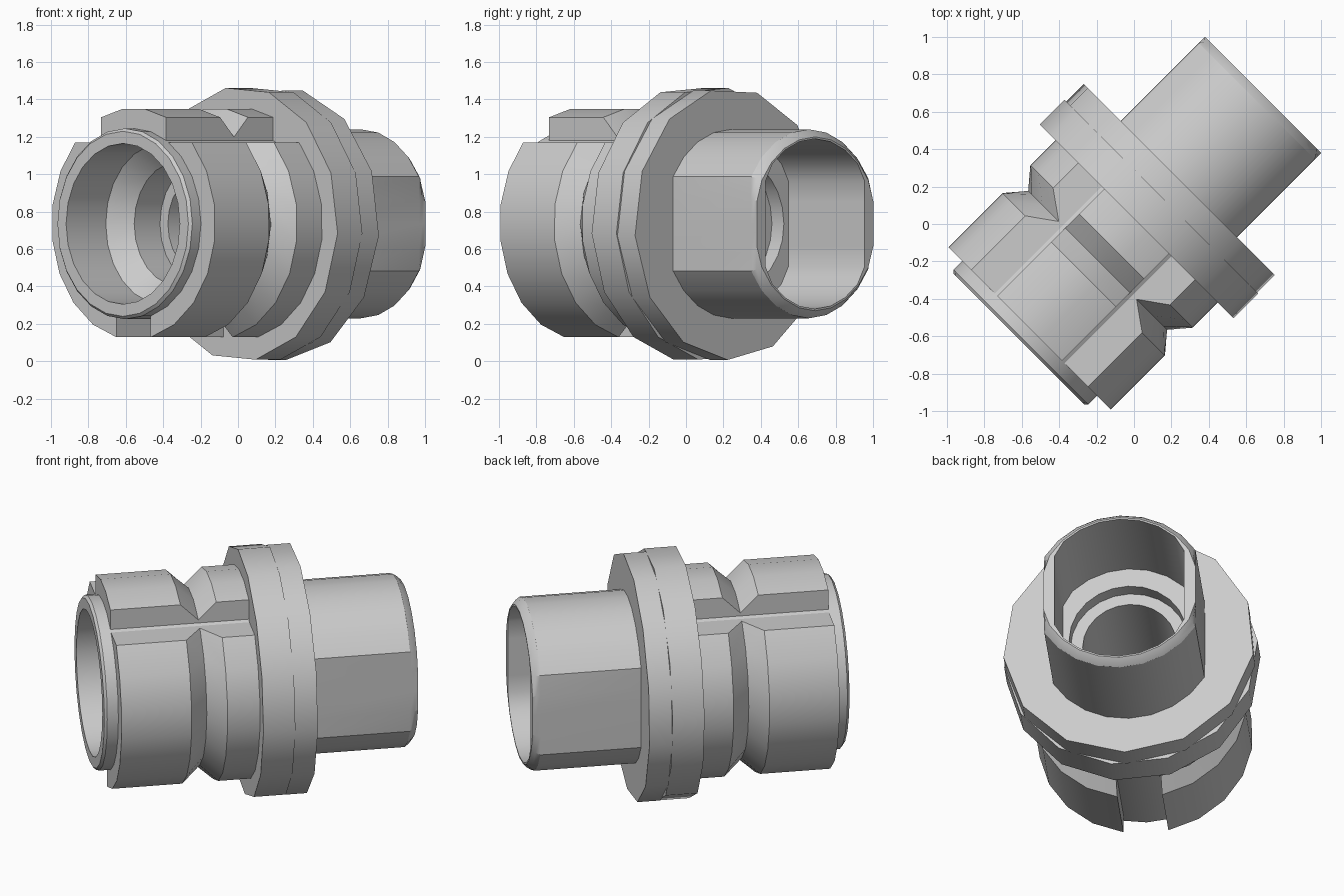
import bpy, bmesh, math
from mathutils import Vector

if "Cube" in bpy.data.objects:
    bpy.data.objects.remove(bpy.data.objects["Cube"], do_unlink=True)

mat = bpy.data.materials.new("light grey")
GREY = (0.6, 0.6, 0.6, 1)
mat.use_nodes = True
mat.diffuse_color = GREY
mat.node_tree.nodes["Principled BSDF"].inputs["Base Color"].default_value = GREY

AXIS_Z = 0.735
S = math.sqrt(0.5)


def place(u, v, w):
    """u runs along the diagonal axis, v across it, w up from it."""
    return Vector(((u + v) * S, (u - v) * S, AXIS_Z + w))


def loft(name, loops, ring=False):
    """Skin matching closed loops; ring joins last to first, otherwise cap."""
    bm = bmesh.new()
    rows = [[bm.verts.new(place(*p)) for p in loop] for loop in loops]
    n = len(rows[0])
    pairs = list(zip(rows, rows[1:])) + ([(rows[-1], rows[0])] if ring else [])
    for a, b in pairs:
        for i in range(n):
            j = (i + 1) % n
            bm.faces.new((a[i], a[j], b[j], b[i]))
    if not ring:
        bm.faces.new(rows[0])
        bm.faces.new(rows[-1])
    bmesh.ops.recalc_face_normals(bm, faces=bm.faces)
    me = bpy.data.meshes.new(name)
    bm.to_mesh(me)
    bm.free()
    me.materials.append(mat)
    ob = bpy.data.objects.new(name, me)
    bpy.context.collection.objects.link(ob)
    bpy.ops.object.select_all(action='DESELECT')
    ob.select_set(True)
    bpy.context.view_layer.objects.active = ob
    bpy.ops.object.shade_smooth_by_angle(angle=math.radians(30))
    return ob


def turned(name, profile, sides=24, start=0.0):
    """Closed profile of (u, radius, optional flat distance) turned on the axis."""
    loops = []
    for u, r, *flat in profile:
        f = flat[0] if flat else r
        loop = []
        for i in range(sides):
            a = start + math.tau * i / sides
            loop.append((u, max(-f, min(f, r * math.cos(a))), r * math.sin(a)))
        loops.append(loop)
    return loft(name, loops, ring=True)


# Rear socket: round tube with two side flats, chamfered rim and stepped bore
turned("rear_socket", [
    (0.20, 0.505, 0.44), (0.93, 0.505, 0.44), (0.955, 0.488, 0.44),
    (0.976, 0.465, 0.44), (0.976, 0.455, 0.375), (0.40, 0.455, 0.375),
    (0.40, 0.34), (0.31, 0.34), (0.31, 0.27), (0.20, 0.27)])

# Front sleeve with its stepped bore
turned("front_sleeve", [
    (0.20, 0.27), (-0.26, 0.27), (-0.26, 0.33), (-0.455, 0.33),
    (-0.57, 0.43), (-0.87, 0.43), (-0.87, 0.495), (-0.855, 0.51),
    (0.20, 0.51)])

# Flange made of two coarse discs
turned("flange_front", [(0.02, 0.40), (0.02, 0.735), (0.207, 0.735), (0.207, 0.40)],
       14, math.radians(-4))
turned("flange_rear", [(0.205, 0.40), (0.205, 0.728), (0.34, 0.728), (0.34, 0.40)],
       13, math.radians(-5))

# Grooved outer shell, split into two side jaws and a top key
SHELL = [(-0.79, 0.62), (-0.38, 0.62), (-0.275, 0.525), (-0.17, 0.62), (0.05, 0.62)]
INNER = 0.49


def shell_part(name, limits, steps, side=1):
    loops = []
    for u, r in SHELL:
        loop = []
        for radius, order in ((r, range(steps + 1)), (INNER, range(steps, -1, -1))):
            a0, a1 = limits(radius)
            for i in order:
                a = a0 + (a1 - a0) * i / steps
                loop.append((u, side * radius * math.cos(a), radius * math.sin(a)))
        loops.append(loop)
    return loft(name, loops)


def jaw_limits(r):
    return math.asin(0.435 / r), -math.acos(0.13 / r)


def key_limits(r):
    a = math.acos(0.245 / r)
    return a, math.pi - a


for name, side in (("jaw_right", 1), ("jaw_left", -1)):
    shell_part(name, jaw_limits, 7, side)
shell_part("top_key", key_limits, 3)
